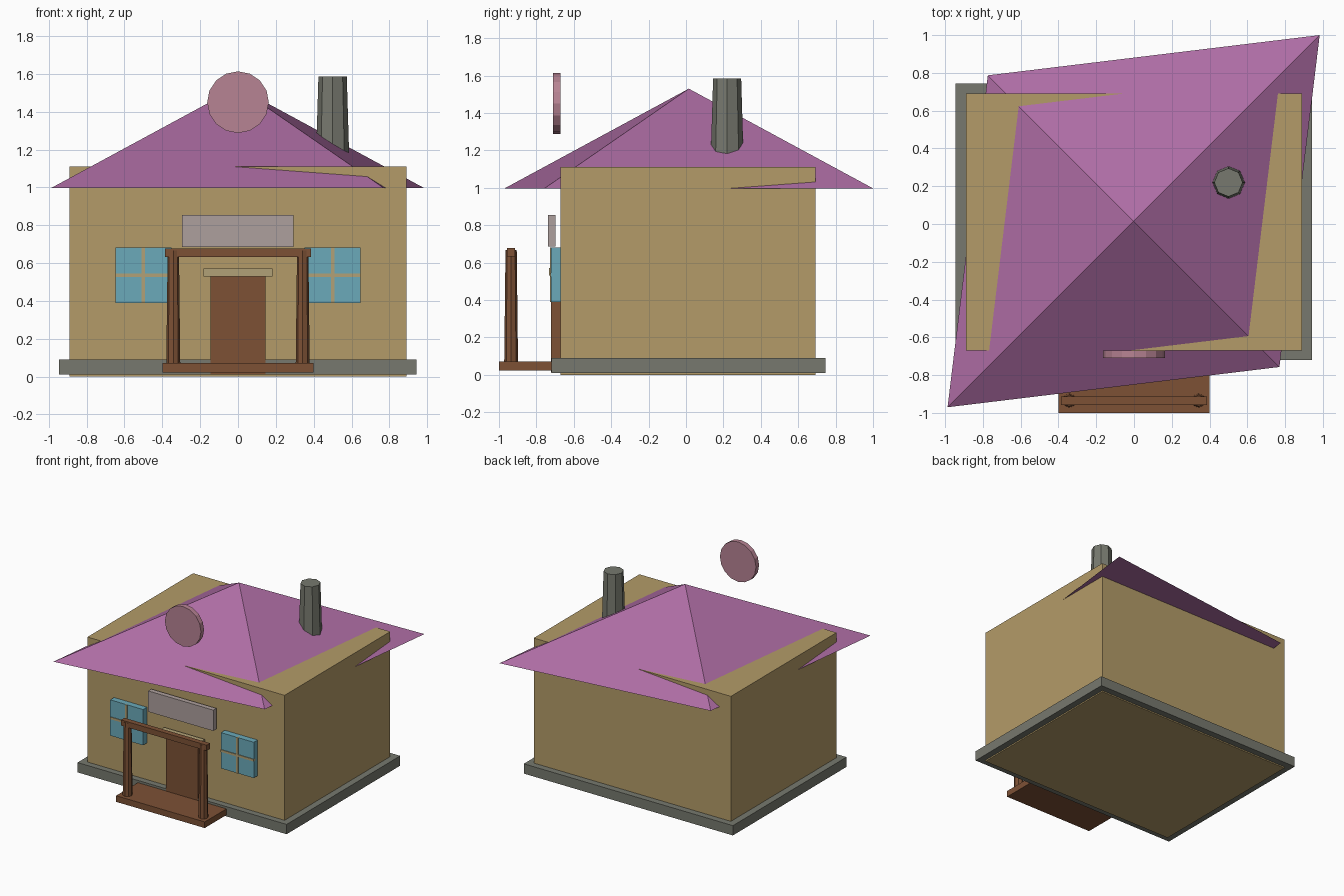
import bpy
from math import pi, sqrt

if "Cube" in bpy.data.objects:
    bpy.data.objects.remove(bpy.data.objects["Cube"])


def material(name, r, g, b):
    m = bpy.data.materials.new(name)
    m.diffuse_color = [(c / 255) ** 2.2 for c in (r, g, b)] + [1]
    m.use_nodes = True
    m.node_tree.nodes["Principled BSDF"].inputs["Base Color"].default_value = m.diffuse_color
    return m


WALL = material("plaster", 178, 154, 104)
ROOF = material("roof_tiles", 172, 108, 162)
STONE = material("stone", 118, 120, 110)
WOOD = material("wood", 124, 82, 56)
GLASS = material("glass", 106, 168, 184)
TRIM = material("trim", 176, 160, 118)
BOARD = material("board", 172, 158, 156)
ROSE = material("rose", 182, 130, 146)


def finish(name, mat):
    ob = bpy.context.object
    ob.name = name
    ob.data.materials.append(mat)
    return ob


def box(name, x, y, z, mat):
    """Box from (min, max) ranges on each axis."""
    ranges = (x, y, z)
    bpy.ops.mesh.primitive_cube_add(size=1, location=[(a + b) / 2 for a, b in ranges])
    ob = finish(name, mat)
    ob.scale = [b - a for a, b in ranges]
    return ob


def cone(name, sides, r1, r2, x, y, z, mat):
    """Upright tapered cylinder between two heights."""
    bpy.ops.mesh.primitive_cone_add(vertices=sides, radius1=r1, radius2=r2,
                                    depth=z[1] - z[0], location=(x, y, sum(z) / 2))
    return finish(name, mat)


# House body
box("foundation", (-0.945, 0.943), (-0.72, 0.745), (0.01, 0.09), STONE)
box("walls", (-0.89, 0.89), (-0.67, 0.692), (0, 1.11), WALL)

# Four-sided roof, stretched along one diagonal
roof = cone("roof", 4, 1, 0, -0.002, 0.015, (0.997, 1.53), ROOF)
roof.scale = (0.985 * sqrt(2), 0.772 * sqrt(2), 1)
roof.rotation_euler.z = pi / 4

# Chimney
cone("chimney", 8, 0.09, 0.075, 0.5, 0.22, (1.085, 1.585), STONE)

# Round plaque above the front
bpy.ops.mesh.primitive_cylinder_add(vertices=16, radius=0.163, depth=0.04,
                                    location=(0, -0.69, 1.45), rotation=(pi / 2, 0, 0))
finish("round_plaque", ROSE)

# Door, lintel and sign board
box("door", (-0.145, 0.145), (-0.722, -0.66), (0.012, 0.55), WOOD)
box("door_lintel", (-0.183, 0.183), (-0.733, -0.69), (0.53, 0.57), TRIM)
box("sign_board", (-0.295, 0.293), (-0.737, -0.697), (0.685, 0.855), BOARD)

# Porch deck and beam
box("porch_deck", (-0.4, 0.4), (-1.0, -0.7), (0.022, 0.072), WOOD)
box("porch_beam", (-0.387, 0.387), (-0.957, -0.913), (0.632, 0.678), WOOD)

# Mirrored windows and porch posts
for side, s in (("left", -1), ("right", 1)):
    cx = s * 0.5
    box(side + "_window", (cx - 0.148, cx + 0.148), (-0.722, -0.672), (0.39, 0.682), GLASS)
    box(side + "_window_upright", (cx - 0.009, cx + 0.009), (-0.727, -0.7), (0.39, 0.682), TRIM)
    box(side + "_window_crossbar", (cx - 0.148, cx + 0.148), (-0.727, -0.7), (0.527, 0.545), TRIM)
    cone(side + "_porch_post", 8, 0.037, 0.03, s * 0.342, -0.935, (0.06, 0.667), WOOD)
